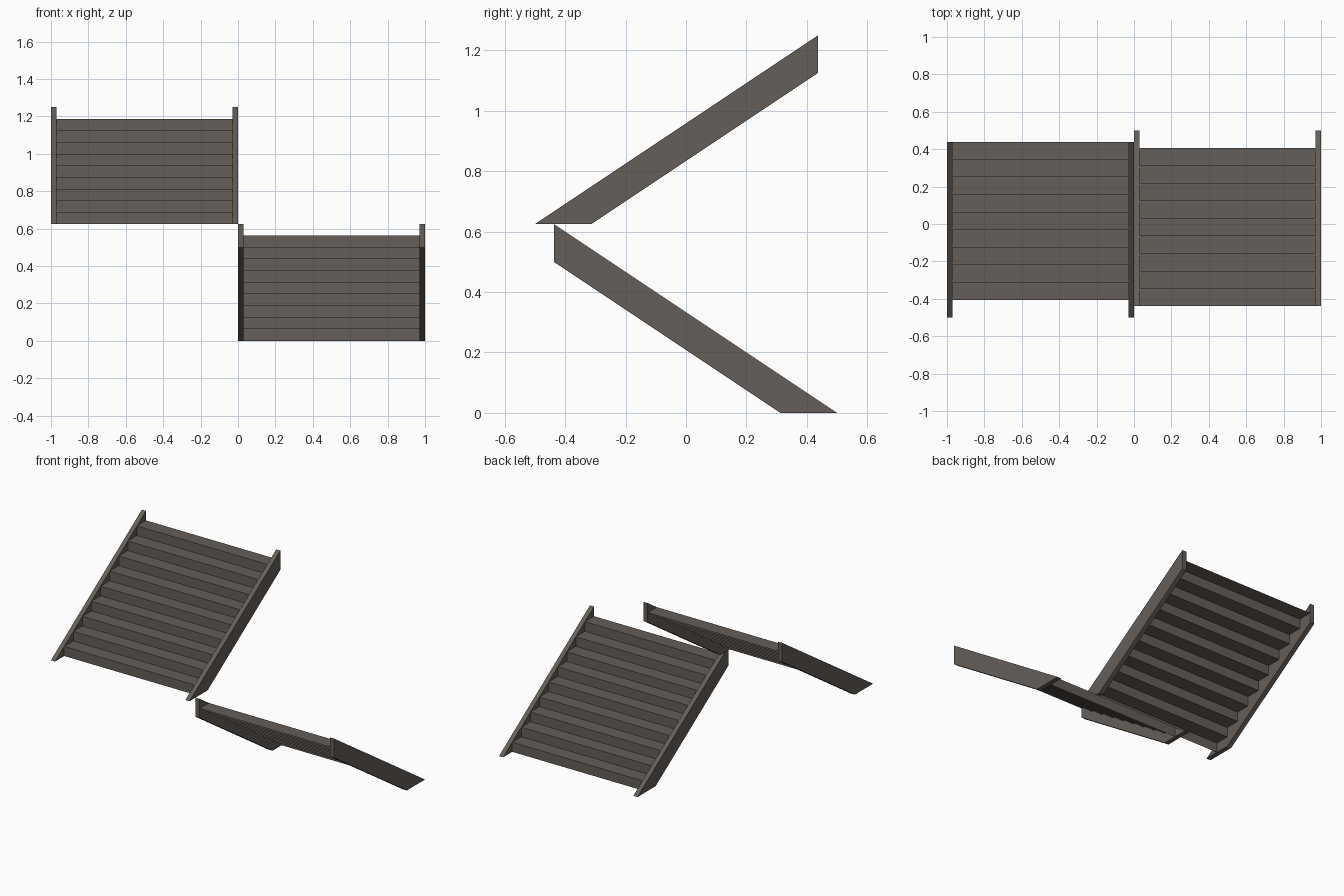
import bpy
import bmesh

cube = bpy.data.objects.get("Cube")
if cube:
    bpy.data.objects.remove(cube, do_unlink=True)

STEPS = 9
RISE, RUN = 0.0625, 0.09375
FLIGHT_H = RISE * (STEPS + 1)
BACK = 0.4375
TOE = BACK - RUN * (STEPS + 1)
THICK = 0.03

paint = bpy.data.materials.new("warm grey")
paint.use_nodes = True
colour = (0.13, 0.112, 0.098, 1)
paint.diffuse_color = colour
paint.node_tree.nodes["Principled BSDF"].inputs["Base Color"].default_value = colour


def extrude_profile(name, profile, x0, x1, closed, side, base):
    """Sweep a (y, z) profile across x; side -1 turns the flight around."""
    bm = bmesh.new()
    a, b = [[bm.verts.new((side * x, side * y, z + base)) for y, z in profile]
            for x in (x0, x1)]
    n = len(profile)
    for i in range(n if closed else n - 1):
        j = (i + 1) % n
        bm.faces.new((a[i], b[i], b[j], a[j]))
    if closed:
        bm.faces.new(a)
        bm.faces.new(b[::-1])
        bmesh.ops.recalc_face_normals(bm, faces=bm.faces)
    mesh = bpy.data.meshes.new(name)
    bm.to_mesh(mesh)
    bm.free()
    mesh.materials.append(paint)
    bpy.context.collection.objects.link(bpy.data.objects.new(name, mesh))


# Side board: flat foot, sloped edges, plumb cut at the top
board = [(TOE, 0), (TOE + 2 * RUN, 0), (BACK, FLIGHT_H - 2 * RISE), (BACK, FLIGHT_H)]

# Folded sheet of risers and treads, open underneath
zigzag = [(TOE + RUN, 0)]
for k in range(STEPS):
    y = TOE + RUN * (k + 1)
    zigzag += [(y, RISE * (k + 1)), (y + RUN, RISE * (k + 1))]

# The upper flight rises to the back, the lower one to the front
for label, side, base in (("upper", 1, FLIGHT_H), ("lower", -1, 0)):
    extrude_profile(label + "_steps", zigzag, -1 + THICK, -THICK, False, side, base)
    extrude_profile(label + "_outer_stringer", board, -1, -1 + THICK, True, side, base)
    extrude_profile(label + "_inner_stringer", board, -THICK, 0, True, side, base)
